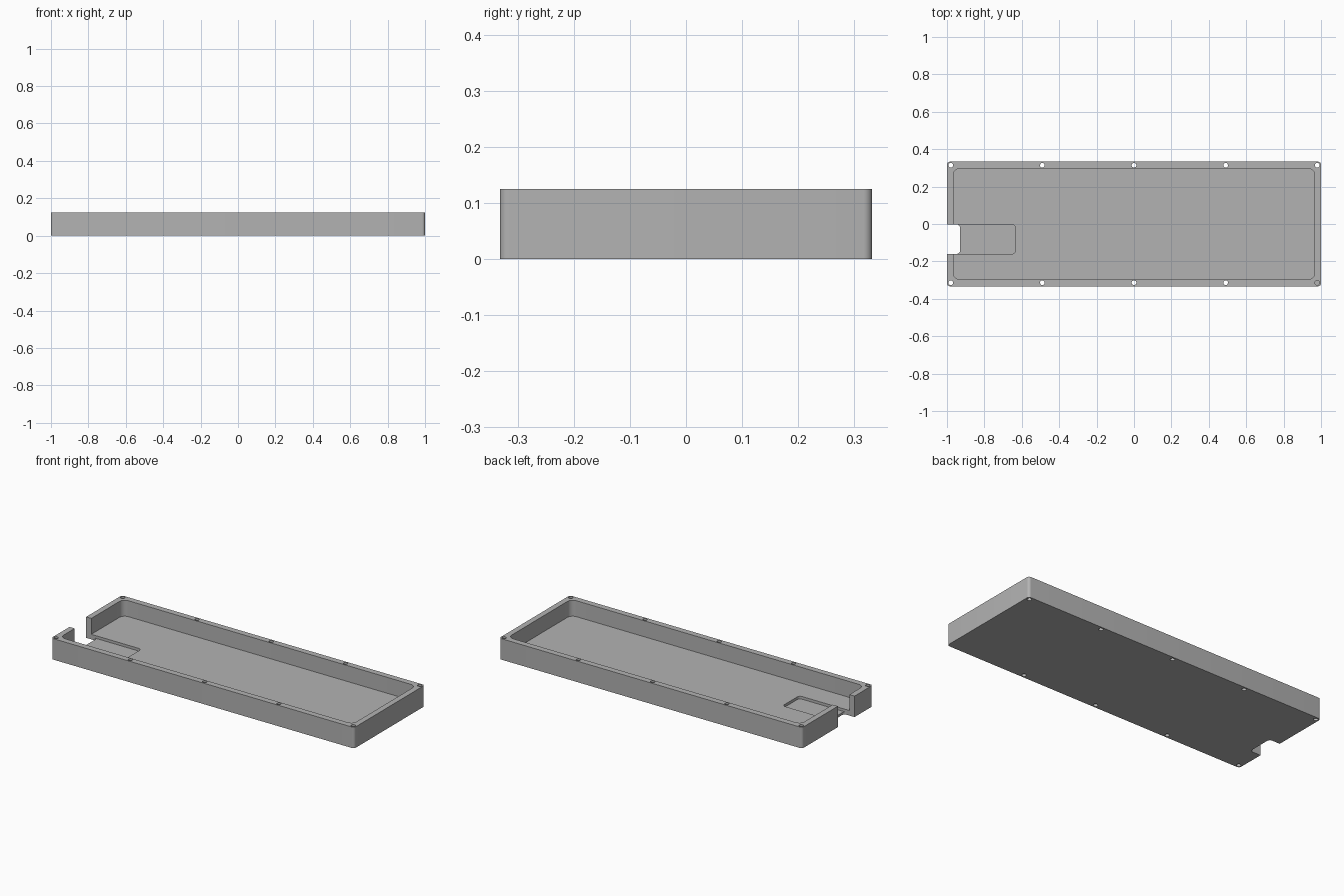
import bpy, bmesh
from math import pi, cos, sin, radians

cube = bpy.data.objects.get("Cube")
if cube:
    bpy.data.objects.remove(cube, do_unlink=True)

HEIGHT, FLOOR, RECESS = 0.125, 0.03, 0.016

grey = bpy.data.materials.new("plain grey")
grey.use_nodes = True
colour = (0.45, 0.45, 0.45, 1)
grey.diffuse_color = colour
grey.node_tree.nodes["Principled BSDF"].inputs["Base Color"].default_value = colour


def prism(name, outline, z0, z1):
    """Extrude a closed outline between two heights."""
    bm = bmesh.new()
    face = bm.faces.new([bm.verts.new((x, y, z0)) for x, y in outline])
    top = bmesh.ops.extrude_face_region(bm, geom=[face])["geom"]
    verts = [g for g in top if isinstance(g, bmesh.types.BMVert)]
    bmesh.ops.translate(bm, verts=verts, vec=(0, 0, z1 - z0))
    bmesh.ops.recalc_face_normals(bm, faces=bm.faces)
    mesh = bpy.data.meshes.new(name)
    bm.to_mesh(mesh)
    bm.free()
    mesh.materials.append(grey)
    obj = bpy.data.objects.new(name, mesh)
    bpy.context.collection.objects.link(obj)
    return obj


def rounded(x0, x1, y0, y1, r, steps=8):
    """Outline of a rectangle with rounded corners."""
    centres = [(x1 - r, y1 - r), (x0 + r, y1 - r), (x0 + r, y0 + r), (x1 - r, y0 + r)]
    return [(cx + r * cos((q + i / steps) * pi / 2), cy + r * sin((q + i / steps) * pi / 2))
            for q, (cx, cy) in enumerate(centres) for i in range(steps + 1)]


def circle(cx, cy, r, n=24):
    return [(cx + r * cos(2 * pi * i / n), cy + r * sin(2 * pi * i / n)) for i in range(n)]


# Tray block
tray = prism("tray", rounded(-1, 1, -0.333, 0.333, 0.016), 0, HEIGHT)

# Main pocket, shallow floor recess and open end notch
cutters = [
    prism("pocket_cutter", rounded(-0.966, 0.966, -0.297, 0.297, 0.035), FLOOR, 0.2),
    prism("recess_cutter", rounded(-1.1, -0.635, -0.16, -0.003, 0.018), FLOOR - RECESS, 0.2),
    prism("notch_cutter", rounded(-1.1, -0.93, -0.16, -0.003, 0.018), -0.1, 0.2),
]

# Screw holes along both long walls; one corner hole is blind
for side in (-1, 1):
    for i in range(-2, 3):
        blind = side < 0 and i == 2
        cutters.append(prism("hole_cutter", circle(i * 0.49, side * 0.314, 0.0125),
                             0.01 if blind else -0.1, 0.2))

# The recess only lowers the floor inside, so each cut is applied in turn
bpy.context.view_layer.objects.active = tray
tray.select_set(True)
for cutter in cutters:
    cutter.hide_render = True
    mod = tray.modifiers.new("cut", 'BOOLEAN')
    mod.operation, mod.solver, mod.object = 'DIFFERENCE', 'EXACT', cutter
    bpy.ops.object.modifier_apply(modifier=mod.name)
    bpy.data.objects.remove(cutter, do_unlink=True)

bpy.ops.object.shade_smooth_by_angle(angle=radians(30))
